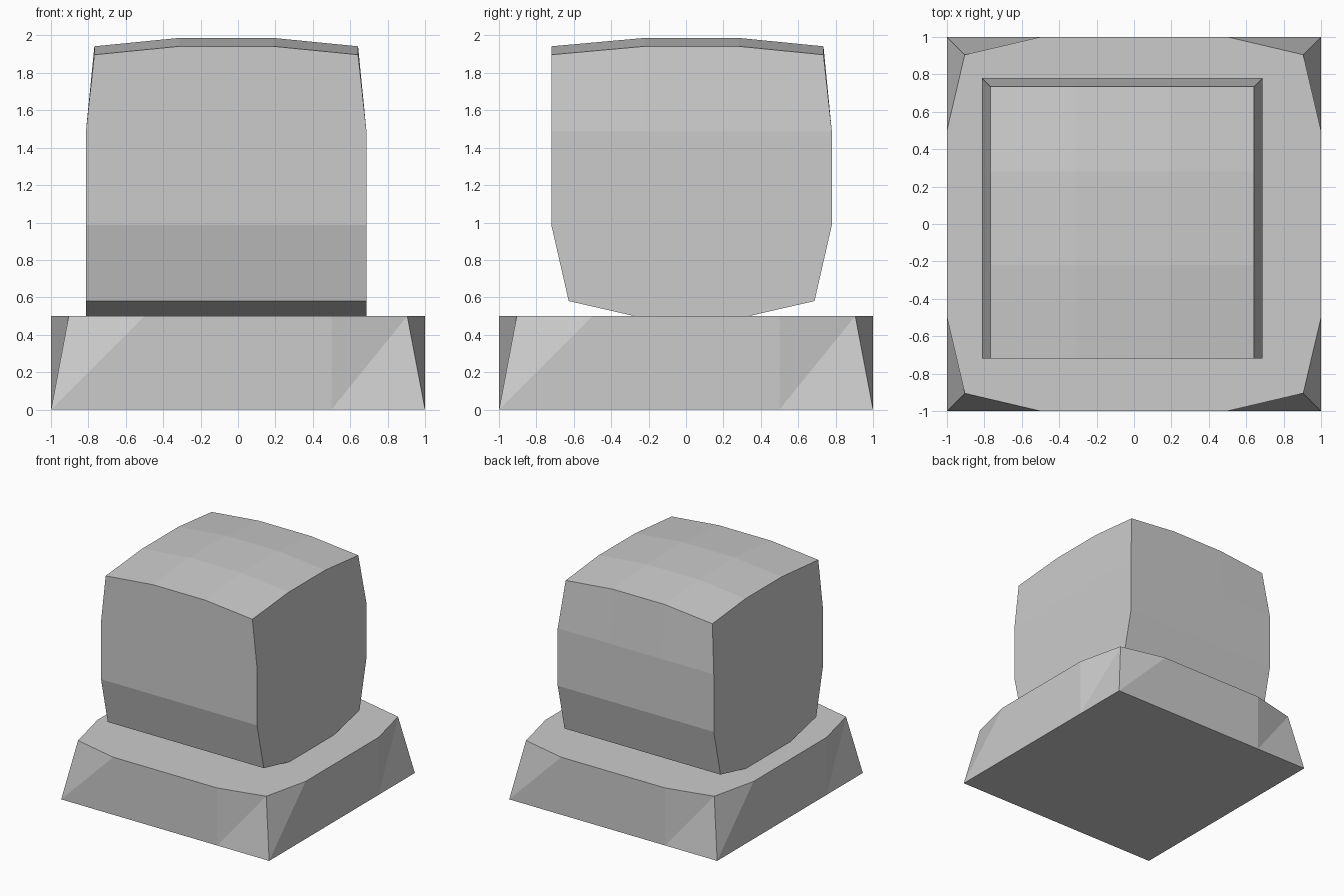
import bpy, bmesh
from mathutils import Matrix, Vector
from math import pi

if "Cube" in bpy.data.objects:
    bpy.data.objects.remove(bpy.data.objects["Cube"])


def finish(bm, name):
    bmesh.ops.recalc_face_normals(bm, faces=bm.faces)
    mesh = bpy.data.meshes.new(name)
    bm.to_mesh(mesh)
    bm.free()
    obj = bpy.data.objects.new(name, mesh)
    bpy.context.collection.objects.link(obj)
    return obj


# Plinth: square foot, top corners pulled in, one side turned four times
bm = bmesh.new()
bottom, top = [], []
for k in range(4):
    turn = Matrix.Rotation(k * pi / 2, 3, 'Z')
    bottom += [bm.verts.new(turn @ Vector((x, -1, 0))) for x in (-1, -0.5, 0.5)]
    top += [bm.verts.new(turn @ Vector(p)) for p in
            ((-0.905, -0.905, 0.5), (-0.5, -1, 0.5), (0.5, -1, 0.5))]
bm.faces.new(bottom[::-1])
bm.faces.new(top)
for i in range(0, 12, 3):
    b0, b1, b2, b3 = (bottom[(i + j) % 12] for j in range(4))
    t0, t1, t2, t3 = (top[(i + j) % 12] for j in range(4))
    for face in ((b0, b1, t1), (b0, t1, t0), (b1, b2, t2, t1),
                 (b2, b3, t3), (b2, t3, t2)):
        bm.faces.new(face)
finish(bm, "plinth")

# Block: 3 x 3 x 3 cube with its top and bottom edges eased inward
bm = bmesh.new()
bmesh.ops.create_cube(bm, size=1.5)
bmesh.ops.subdivide_edges(bm, edges=bm.edges[:], cuts=2, use_grid_fill=True)
for v in bm.verts:
    sx, sy, sz = (int(c / 0.74) for c in v.co)  # -1, 0 or 1: which outer side
    if sz > 0:
        v.co.x -= 0.045 * sx
        v.co.y -= 0.045 * max(sy, 0)  # front stays flat at the top
        v.co.z -= 0.045 * (abs(sx) + abs(sy))
    elif sz < 0:
        v.co.y -= 0.093 * sy
        v.co.z += 0.093 * abs(sy)
block = finish(bm, "block")
block.location = (-0.063, 0.03, 1.237)
